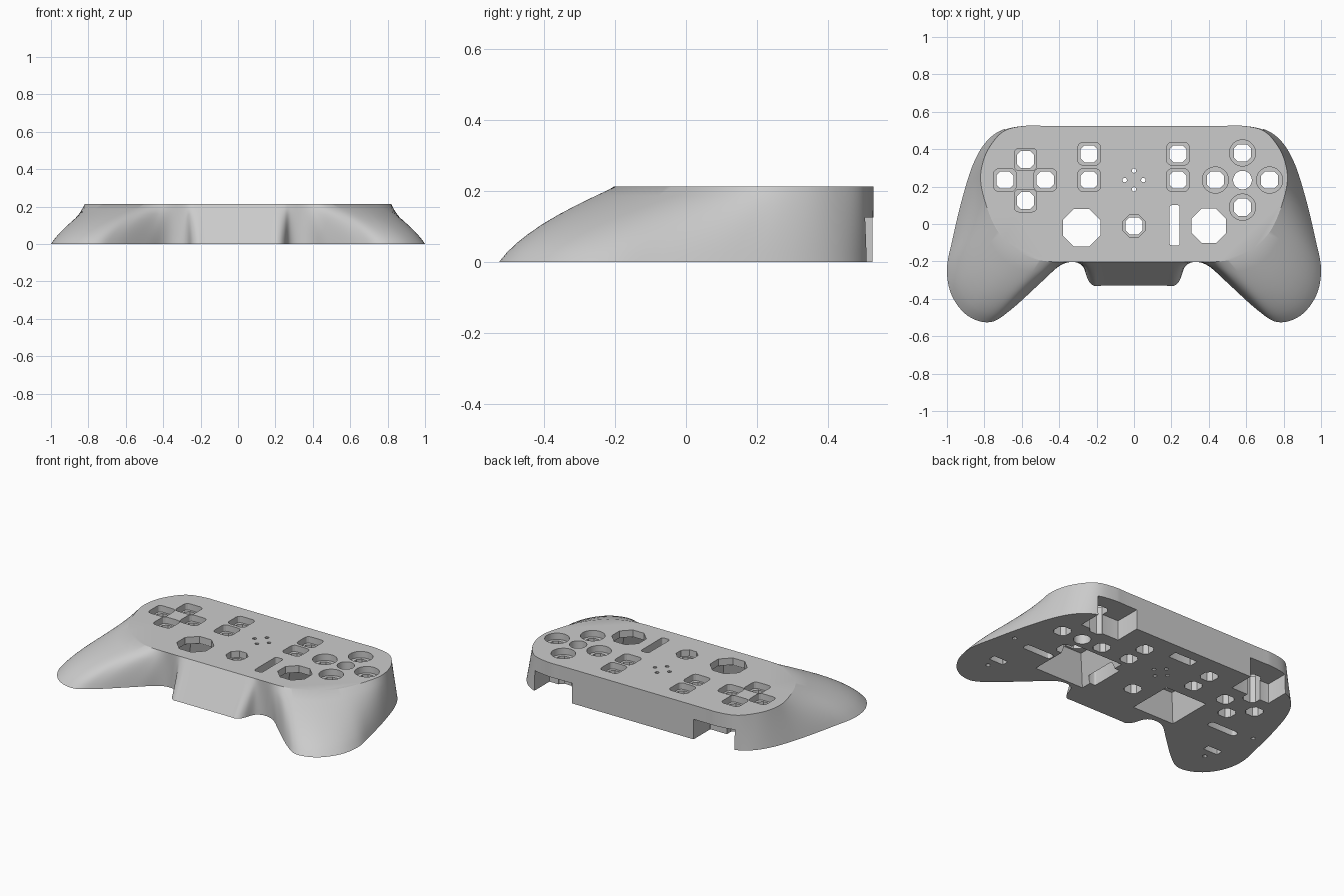
import bpy, bmesh, math
from mathutils import Vector

if "Cube" in bpy.data.objects:
    bpy.data.objects.remove(bpy.data.objects["Cube"])

TOP = 0.213
STEPS, ROWS = 6, 8

grey = bpy.data.materials.new("shell_grey")
grey.use_nodes = True
grey.diffuse_color = (0.6, 0.6, 0.6, 1)
grey.node_tree.nodes["Principled BSDF"].inputs["Base Color"].default_value = (0.6, 0.6, 0.6, 1)


def make_object(name, bm):
    bmesh.ops.recalc_face_normals(bm, faces=bm.faces[:])
    mesh = bpy.data.meshes.new(name)
    bm.to_mesh(mesh)
    bm.free()
    mesh.materials.append(grey)
    obj = bpy.data.objects.new(name, mesh)
    bpy.context.collection.objects.link(obj)
    return obj


def loft(bm, rings):
    """Skin closed rings of equal length and cap both ends."""
    loops = [[bm.verts.new(p) for p in ring] for ring in rings]
    for a, b in zip(loops, loops[1:]):
        for i in range(len(a)):
            j = (i + 1) % len(a)
            bm.faces.new((a[i], a[j], b[j], b[i]))
    bm.faces.new(loops[0])
    bm.faces.new(loops[-1])


def smooth_path(points):
    """Catmull-Rom curve through a half outline that mirrors at both ends."""
    pts = [Vector(p) for p in points]
    flip = lambda v: Vector((-v.x, v.y))
    ext = [flip(pts[1])] + pts + [flip(pts[-2])]
    out = []
    for p0, p1, p2, p3 in zip(ext, ext[1:], ext[2:], ext[3:]):
        for k in range(STEPS):
            t = k / STEPS
            out.append(0.5 * (2 * p1 + (p2 - p0) * t
                              + (2 * p0 - 5 * p1 + 4 * p2 - p3) * t * t
                              + (3 * p1 - p0 - 3 * p2 + p3) * t ** 3))
    out.append(pts[-1])
    return out + [flip(p) for p in out[-2:0:-1]]


# Shell: base outline with grips, lofted up to the rounded face outline
base = [(0, .525), (.46, .525), (.58, .525), (.7, .505), (.79, .44), (.86, .32),
        (.92, .13), (.97, -.08), (1, -.24), (.975, -.38), (.89, -.49), (.77, -.525),
        (.66, -.46), (.5, -.315), (.4, -.225), (.33, -.203), (.275, -.225),
        (.245, -.3), (.215, -.33), (.17, -.33), (0, -.33)]
face = [(0, .525), (.46, .525), (.58, .525), (.69, .5), (.76, .43), (.805, .34),
        (.82, .23), (.79, .1), (.74, -.02), (.67, -.11), (.6, -.16), (.52, -.19),
        (.46, -.2), (.41, -.203), (.36, -.203), (.32, -.203), (.28, -.203),
        (.25, -.203), (.22, -.203), (.17, -.203), (0, -.203)]
low, high = smooth_path(base), smooth_path(face)
rings = []
for r in range(ROWS + 1):
    t = r / ROWS
    ring = []
    for b, f in zip(low, high):
        span = b - f
        bulge = max(0, span.length - .13) * .2 * 4 * t * (1 - t)
        p = b.lerp(f, t)
        if span.length > .001:
            p = p + span.normalized() * bulge
        ring.append((p.x, p.y, t * TOP))
    rings.append(ring)
bm = bmesh.new()
loft(bm, rings)
shell = make_object("controller_shell", bm)


# Cutter shapes
def ngon(x, y, r, n):
    return [(x + r * math.cos((i + .5) * math.tau / n),
             y + r * math.sin((i + .5) * math.tau / n)) for i in range(n)]


def rounded(x, y, hx, hy, r, n=3):
    out = []
    for q, (sx, sy) in enumerate(((1, 1), (-1, 1), (-1, -1), (1, -1))):
        for k in range(n + 1):
            a = (q + k / n) * math.pi / 2
            out.append((x + sx * (hx - r) + r * math.cos(a),
                        y + sy * (hy - r) + r * math.sin(a)))
    return out


def prism(bm, outline, z0, z1):
    loft(bm, [[(x, y, z) for x, y in outline] for z in (z0, z1)])


def carve(build):
    bm = bmesh.new()
    build(bm)
    cutter = make_object("cutter", bm)
    cutter.hide_render = True
    mod = shell.modifiers.new("cut", 'BOOLEAN')
    mod.operation, mod.solver, mod.object = 'DIFFERENCE', 'EXACT', cutter
    bpy.context.view_layer.objects.active = shell
    bpy.ops.object.modifier_apply(modifier=mod.name)
    bpy.data.objects.remove(cutter)


pad = [(-.58, .345), (-.69, .235), (-.475, .235), (-.58, .125)]
menu = [(-.24, .375), (-.24, .235), (.235, .375), (.235, .235)]
action = [(.58, .38), (.435, .235), (.725, .235), (.58, .09)]
home = (0, -.01)
sticks = [(-.28, -.02, .108, .14), (.4, -.01, .1, .17)]


# Holes running right through the shell
def through_holes(bm):
    for x, y in pad + menu + action + [home]:
        prism(bm, rounded(x, y, .046, .046, .022, 1), -.1, .4)
    prism(bm, ngon(.58, .235, .05, 24), -.1, .4)
    for dx, dy in ((0, .05), (0, -.05), (.05, 0), (-.05, 0)):
        prism(bm, ngon(dx, .235 + dy, .012, 10), -.1, .4)
    prism(bm, rounded(.217, -.007, .027, .108, .012), -.1, .4)
    for x, y, r, half in sticks:
        prism(bm, ngon(x, y, r, 8), -.1, .4)


# Button recesses in the face
def recesses(bm):
    for x, y in pad + menu:
        prism(bm, rounded(x, y, .06, .06, .025), TOP - .04, .4)
    for x, y in action:
        prism(bm, ngon(x, y, .07, 32), TOP - .04, .4)
    prism(bm, ngon(*home, .064, 8), TOP - .04, .4)


# Tapered stick wells and mounting pockets underneath
def underside(bm):
    for x, y, r, half in sticks:
        loft(bm, [[(x + sx * h, y + sy * h, z) for sx, sy in
                   ((1, 1), (-1, 1), (-1, -1), (1, -1))]
                  for h, z in ((half + .01, -.02), (.105, .17))])
    for s in (-1, 1):
        prism(bm, rounded(s * .68, -.03, .1, .024, .02), -.1, .08)
        prism(bm, rounded(s * .79, -.25, .05, .022, .003), -.1, .05)
        for x, y in ((.8, -.33), (.88, 0)):
            prism(bm, ngon(s * x, y, .014, 10), -.1, .04)
    prism(bm, rounded(0, .43, .08, .03, .003), -.1, .06)


# Shoulder button notches in the back wall
def notches(bm):
    for s in (-1, 1):
        prism(bm, rounded(s * .555, .49, .135, .13, .003), -.1, .125)


for step in (through_holes, recesses, underside, notches):
    carve(step)

# Smooth flowing sides with crisp cut edges
bpy.ops.object.select_all(action='DESELECT')
shell.select_set(True)
bpy.context.view_layer.objects.active = shell
bpy.ops.object.shade_smooth_by_angle(angle=math.radians(22))
